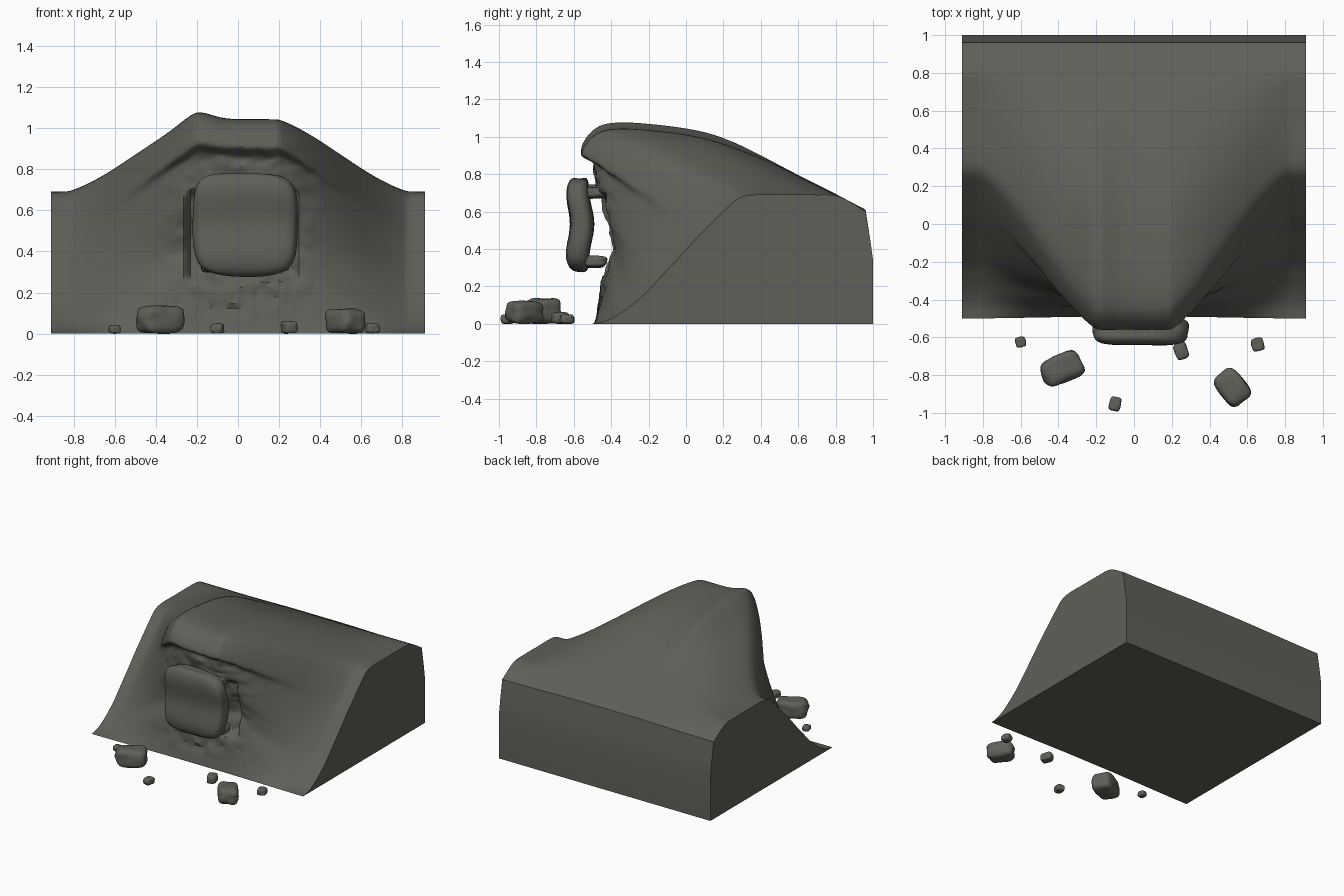
import bpy, bmesh, math, random
from mathutils import Vector, noise

if "Cube" in bpy.data.objects:
    bpy.data.objects.remove(bpy.data.objects["Cube"])

random.seed(4)
stone = bpy.data.materials.new("dark_stone")
stone.diffuse_color = (0.115, 0.115, 0.10, 1)
stone.use_nodes = True
stone.node_tree.nodes["Principled BSDF"].inputs["Base Color"].default_value = stone.diffuse_color


def add_object(name, bm):
    bmesh.ops.recalc_face_normals(bm, faces=bm.faces[:])
    me = bpy.data.meshes.new(name)
    bm.to_mesh(me)
    bm.free()
    me.materials.append(stone)
    ob = bpy.data.objects.new(name, me)
    bpy.context.collection.objects.link(ob)
    bpy.ops.object.select_all(action='DESELECT')
    ob.select_set(True)
    bpy.context.view_layer.objects.active = ob
    return ob


def smooth(a, b, x):
    t = min(1, max(0, (x - a) / (b - a)))
    return t * t * (3 - 2 * t)


def spline(pts, steps):
    """Catmull-Rom curve through the points."""
    out = []
    for i in range(len(pts) - 1):
        p = [Vector(pts[min(max(i + k, 0), len(pts) - 1)]) for k in (-1, 0, 1, 2)]
        for s in range(steps):
            t = s / steps
            out.append(0.5 * (2 * p[1] + (p[2] - p[0]) * t
                              + (2 * p[0] - 5 * p[1] + 4 * p[2] - p[3]) * t * t
                              + (3 * p[1] - p[0] - 3 * p[2] + p[3]) * t ** 3))
    return out + [Vector(pts[-1])]


# Hill: (y, z) profiles at the middle and at the sides, blended across x
middle = [(-.49, 0), (-.455, .15), (-.44, .30), (-.405, .43), (-.43, .54), (-.47, .65),
          (-.48, .78), (-.49, .86), (-.56, .91), (-.50, 1.0), (-.40, 1.04), (-.2, 1.035),
          (.1, .99), (.4, .885), (.7, .745), (.96, .61)]
side = [(-.50, 0), (-.43, .015), (-.36, .05), (-.29, .10), (-.22, .16), (-.14, .245),
        (-.05, .34), (.04, .44), (.12, .52), (.2, .60), (.28, .67), (.37, .69),
        (.52, .69), (.68, .69), (.82, .68), (.96, .60)]
STEPS, NX, W = 6, 110, 0.91
mid_c, side_c = spline(middle, STEPS), spline(side, STEPS)

bm = bmesh.new()
rows = []
for i in range(NX + 1):
    x = -W + 2 * W * i / NX
    w = 0.55 * smooth(.16, .86, abs(x)) + 0.45 * min(1, max(0, (abs(x) - .2) / .62))
    bump = 0.035 * math.exp(-((x + .2) / .1) ** 2)
    row = []
    for a, b in zip(mid_c, side_c):
        y, z = a.lerp(b, w)
        # raised left shoulder of the ridge, fading to the back
        z += bump * smooth(.75, 1.0, z) * (1 - smooth(.2, .9, y))
        # shallow doorway hollow behind the slab
        hollow = (smooth(-.26, -.23, x) - smooth(.27, .30, x)) * \
                 (smooth(.24, .30, z) - smooth(.66, .71, z))
        if y < -.2:
            y += .06 * hollow
        # rough rock around the doorway
        rough = math.exp(-((x - .02) / .36) ** 4) * smooth(.03, .15, z) * (1 - smooth(.8, .95, z))
        if y < -.1:
            y += .022 * rough * (noise.noise((x * 9, z * 13, 2)) + .6 * noise.noise((x * 25, z * 30, 5)))
            z += .012 * rough * noise.noise((x * 16, z * 16, 9))
        row.append(bm.verts.new((x, y, max(z, 0))))
    # back wall and base corner
    row += [bm.verts.new((x, yy, zz)) for yy, zz in ((.985, .45), (1, .34), (1, 0))]
    rows.append(row)
for r, s in zip(rows, rows[1:]):
    for j in range(len(r) - 1):
        bm.faces.new((r[j], s[j], s[j + 1], r[j + 1]))
    bm.faces.new((r[-1], s[-1], s[0], r[0]))
bm.faces.new(rows[0])
bm.faces.new(rows[-1])
add_object("hill", bm)
bpy.ops.object.shade_smooth_by_angle(angle=math.radians(40))


def rock(name, loc, size, rot=0.0, wobble=0.05, roundness=5.0):
    """Rounded, slightly lumpy block (superellipsoid); loc is its centre."""
    bm = bmesh.new()
    bmesh.ops.create_cube(bm, size=2)
    bmesh.ops.subdivide_edges(bm, edges=bm.edges[:], cuts=9, use_grid_fill=True)
    seed = Vector([random.uniform(0, 50) for _ in range(3)])
    c, s = math.cos(rot), math.sin(rot)
    for v in bm.verts:
        p = v.co.copy()
        p /= sum(abs(k) ** roundness for k in p) ** (1 / roundness)
        p *= 1 + wobble * noise.noise(p * 1.3 + seed)
        x, y, z = (p[k] * size[k] / 2 for k in range(3))
        v.co = Vector((x * c - y * s, x * s + y * c, z)) + Vector(loc)
    ob = add_object(name, bm)
    bpy.ops.object.shade_smooth_by_angle(angle=math.radians(60))
    return ob


# Door slab, slightly waisted, with stone nubs joining it to the hill
slab = rock("door_slab", (.035, -.567, .532), (.50, .13, .495), 0, .04, 4.5)
for v in slab.data.vertices:
    v.co.y -= .012 * math.cos((v.co.z - .36) * 18)
for n, (x, z, sx) in enumerate([(-.08, .715, .22), (.16, .70, .14), (.20, .335, .10), (-.14, .33, .08)]):
    rock(f"slab_support_{n + 1}", (x, -.49, z), (sx, .13, .06), 0, .15, 3)

# Fallen rocks: x, y, width, depth, height, rotation
fallen = [(-.38, -.765, .22, .15, .135, .4), (.52, -.865, .19, .145, .122, -.9),
          (-.60, -.625, .055, .055, .042, .2), (-.10, -.952, .06, .075, .05, -.2),
          (.25, -.672, .07, .09, .062, .35), (.655, -.638, .065, .07, .05, .25)]
for n, (x, y, sx, sy, sz, rot) in enumerate(fallen):
    rock(f"fallen_rock_{n + 1}", (x, y, sz / 2), (sx, sy, sz), rot, .1, 4)
